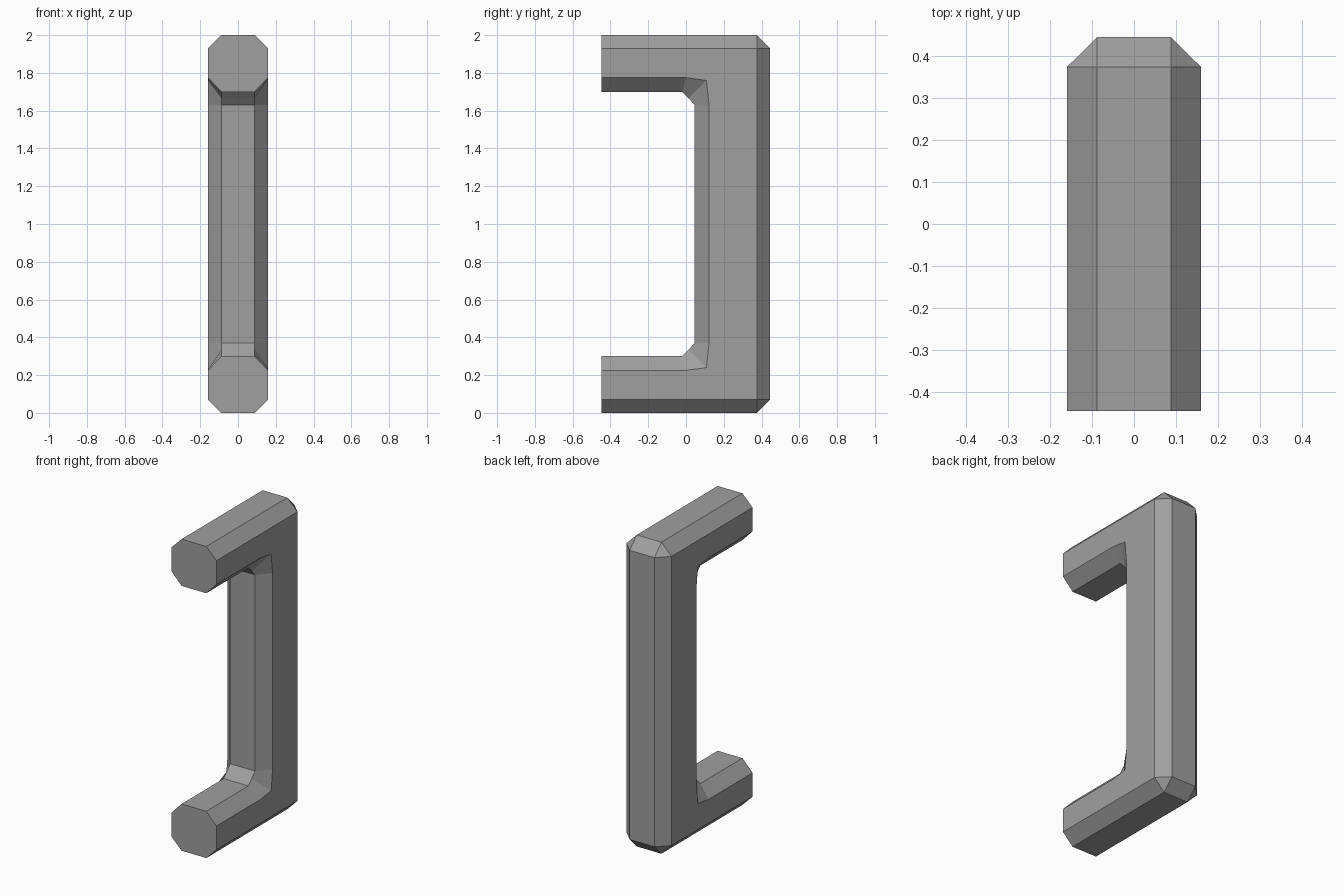
import bpy
import bmesh

cube = bpy.data.objects.get("Cube")
if cube:
    bpy.data.objects.remove(cube, do_unlink=True)

# Single grey finish
grey = bpy.data.materials.new("plain grey")
grey.use_nodes = True
colour = (0.35, 0.35, 0.35, 1)
grey.diffuse_color = colour
grey.node_tree.nodes["Principled BSDF"].inputs["Base Color"].default_value = colour

FRONT, BACK, MIDDLE = -0.447, 0.446, 1.0
SIDE_X, RIDGE_X = 0.16, 0.088

# Upper half outlines (y, z): inner grip, inner bend, arm end, outer corner
ridge = [(0.046, 1.63), (0.013, 1.666), (-0.02, 1.7), (FRONT, 1.7),
         (FRONT, 2.0), (0.375, 2.0), (BACK, 1.928)]
side = [(0.122, 1.63), (0.108, 1.76), (0.0, 1.775), (FRONT, 1.775),
        (FRONT, 1.928), (0.375, 1.928), (0.375, 1.928)]


def full_loop(bm, outline, x):
    """Mirror the upper outline downwards into a closed loop of vertices."""
    lower = [(y, 2 * MIDDLE - z) for y, z in reversed(outline)]
    return [bm.verts.new((x, y, z)) for y, z in outline + lower]


def bridge(bm, a, b):
    for i in range(len(a)):
        j = (i + 1) % len(a)
        bm.faces.new((a[i], a[j], b[j], b[i]))


# Handle body: flat sides, bevelled strips and a centre strip
bm = bmesh.new()
loops = [full_loop(bm, side, -SIDE_X), full_loop(bm, ridge, -RIDGE_X),
         full_loop(bm, ridge, RIDGE_X), full_loop(bm, side, SIDE_X)]
for a, b in zip(loops, loops[1:]):
    bridge(bm, a, b)
for loop in (loops[0], loops[-1]):
    bm.faces.new(loop)
bmesh.ops.remove_doubles(bm, verts=bm.verts[:], dist=0.0005)
bmesh.ops.dissolve_limit(bm, angle_limit=0.01, verts=bm.verts[:], edges=bm.edges[:])
bmesh.ops.recalc_face_normals(bm, faces=bm.faces[:])

mesh = bpy.data.meshes.new("pull_handle")
bm.to_mesh(mesh)
bm.free()
mesh.materials.append(grey)
handle = bpy.data.objects.new("pull_handle", mesh)
bpy.context.collection.objects.link(handle)
